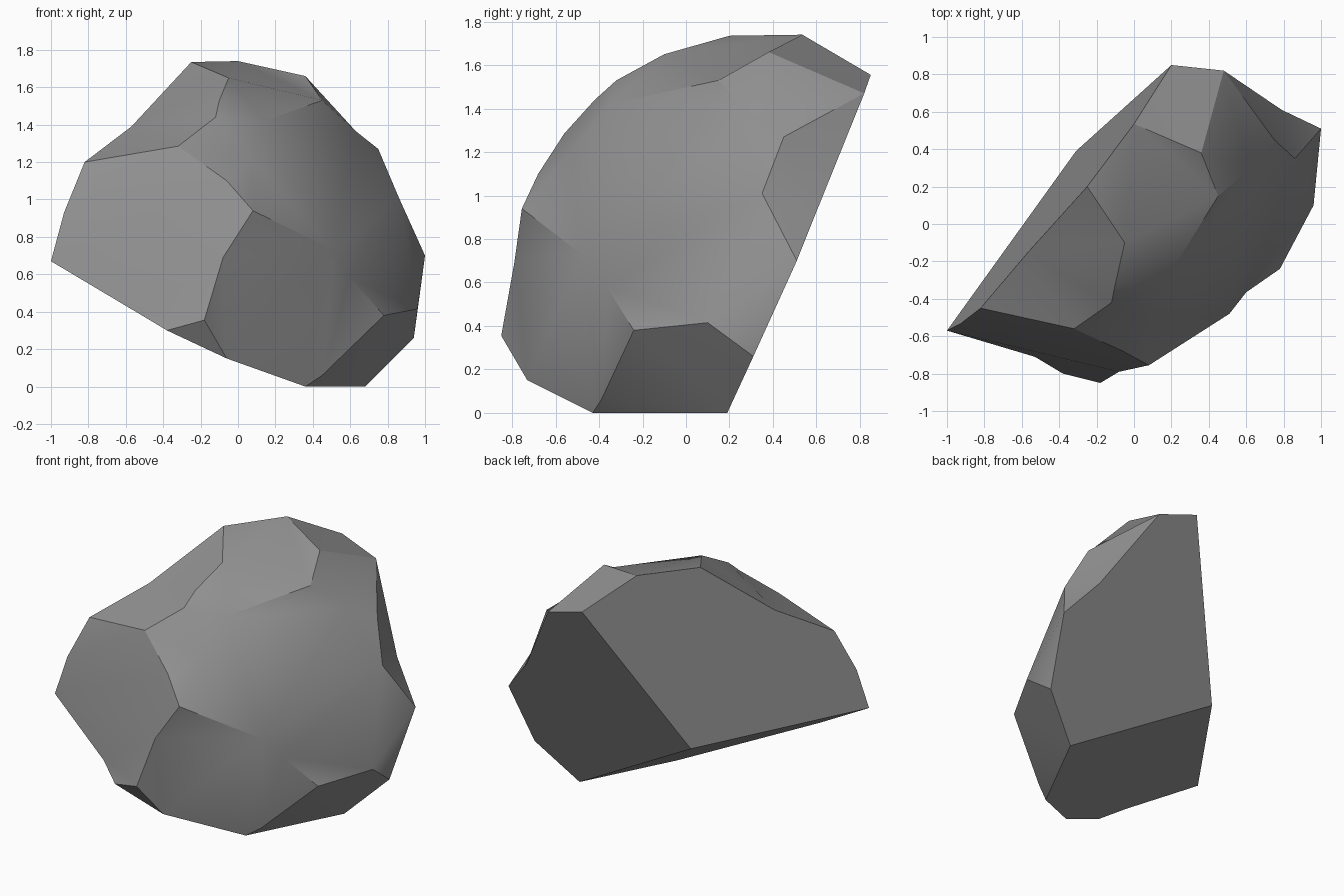
import bpy, bmesh
from mathutils import Vector
from mathutils.geometry import delaunay_2d_cdt

if "Cube" in bpy.data.objects:
    bpy.data.objects.remove(bpy.data.objects["Cube"])

# Outline of the weathered front: along the left break, the back break, then the underside
rim = [(-1, -.57, .67), (-.93, -.535, .93), (-.82, -.45, 1.2), (-.57, -.155, 1.39),
       (-.25, .2, 1.735), (0, .535, 1.74), (.2, .85, 1.555),
       (.48, .82, 1.47), (.79, .61, .95), (1, .51, .70), (.94, .31, .26), (.68, .19, 0),
       (.36, -.43, 0), (-.06, -.73, .15), (-.38, -.80, .30), (-.53, -.71, .39)]
# Chips and bumps on the weathered front
bumps = [(-.32, -.56, 1.285), (-.06, -.68, 1.10), (.08, -.755, .94), (-.08, -.79, .69),
         (-.18, -.85, .355), (.51, -.48, .73), (.60, -.365, .58), (.08, -.53, 1.205),
         (.14, -.35, 1.42), (.45, .15, 1.53), (.63, .30, 1.365), (.75, .45, 1.27),
         (.86, .35, 1.01), (.96, .10, .415), (.78, -.24, .38), (.45, -.39, .06),
         (.36, .38, 1.66), (-.05, -.10, 1.65), (-.10, -.32, 1.53), (-.12, -.42, 1.44)]
back_corner = (-.31, .39, .57)
points = [Vector(p) for p in rim + bumps]
n = len(rim)

# Visible ridge lines, as chains of point numbers
chains = [[1, n, n+1, n+2, n+3, n+4, 14], [n+2, n+5, n+6], [n+1, n+7, n+8, n+9],
          [n+9, n+10, n+11], [12, n+15, n+14, n+13, 10], [4, n+17, n+18]]
ridges = [(a, b) for c in chains for a, b in zip(c, c[1:])]

# Triangulate the front as seen along its main direction
view = Vector((.5, -.7, .45)).normalized()
right = Vector((0, 0, 1)).cross(view).normalized()
up = view.cross(right)
flat = [Vector((p.dot(right), p.dot(up))) for p in points]
_, _, tris, origin, _, _ = delaunay_2d_cdt(flat, ridges, [list(range(n))], 1, 1e-5)

bm = bmesh.new()
verts = [bm.verts.new(p) for p in points]
corner = bm.verts.new(back_corner)
for t in tris:
    ids = [origin[i][0] for i in t if origin[i]]
    if len(set(ids)) == 3:
        bm.faces.new([verts[i] for i in ids])

# Three clean break planes: left, back and underside
for run in (range(0, 7), range(6, 12), list(range(11, n)) + [0]):
    bm.faces.new([verts[i] for i in run] + [corner])
bmesh.ops.recalc_face_normals(bm, faces=bm.faces[:])

mesh = bpy.data.meshes.new("rock")
bm.to_mesh(mesh)
bm.free()
rock = bpy.data.objects.new("rock", mesh)
bpy.context.collection.objects.link(rock)

# Plain grey stone
stone = bpy.data.materials.new("grey stone")
stone.diffuse_color = (.28, .28, .28, 1)
stone.use_nodes = True
stone.node_tree.nodes["Principled BSDF"].inputs["Base Color"].default_value = stone.diffuse_color
mesh.materials.append(stone)

bpy.context.view_layer.objects.active = rock
rock.select_set(True)
bpy.ops.object.shade_smooth_by_angle(angle=.55)
